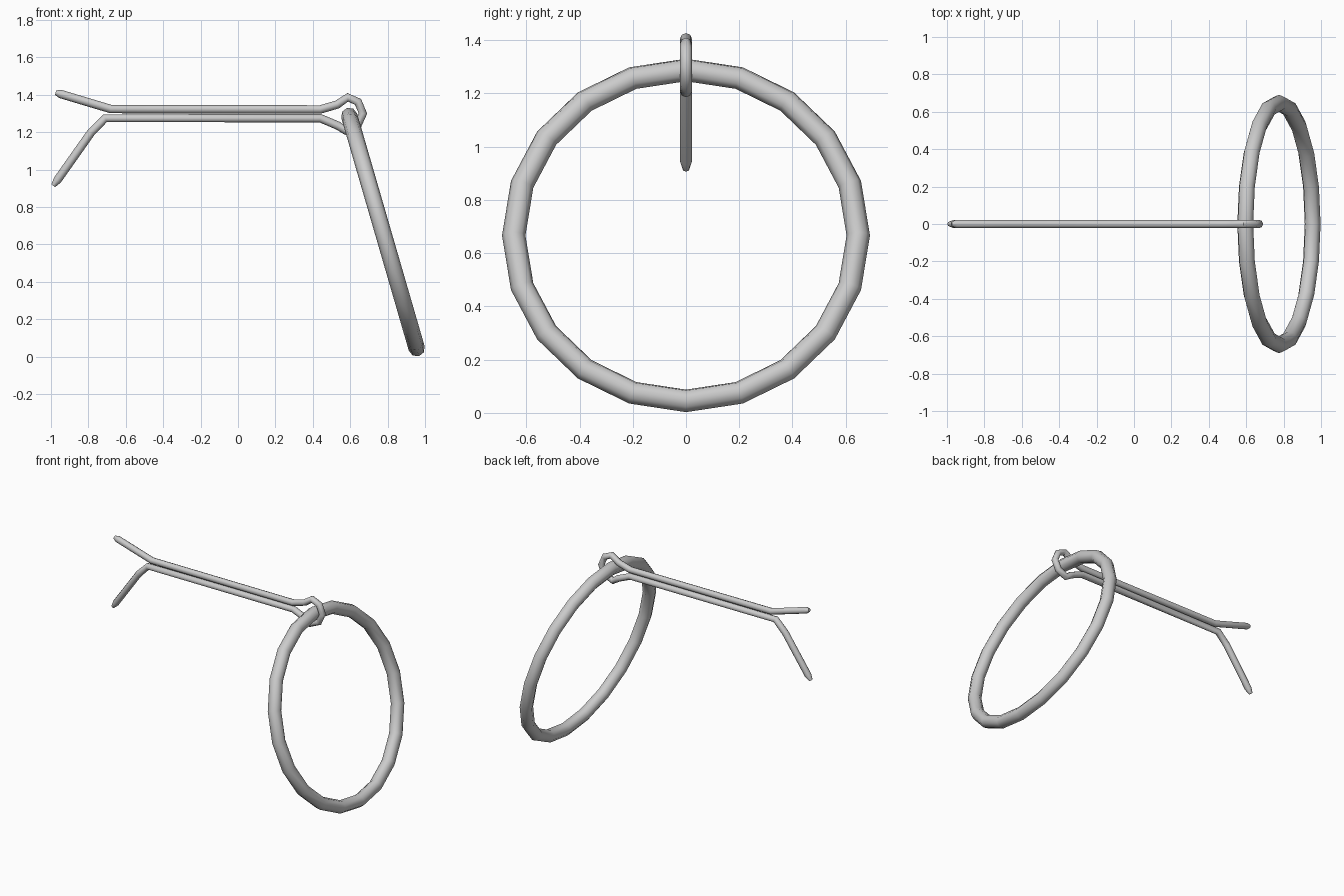
import bpy
import math

if "Cube" in bpy.data.objects:
    bpy.data.objects.remove(bpy.data.objects["Cube"])


def smooth(obj, angle):
    bpy.ops.object.select_all(action='DESELECT')
    obj.select_set(True)
    bpy.context.view_layer.objects.active = obj
    bpy.ops.object.shade_smooth_by_angle(angle=math.radians(angle))


def wire(name, points, radius):
    """Round 8-sided wire in the XZ plane; points are (x, z, radius scale)."""
    curve = bpy.data.curves.new(name, 'CURVE')
    curve.dimensions = '3D'
    curve.bevel_depth = radius
    curve.bevel_resolution = 2
    curve.use_fill_caps = True
    spline = curve.splines.new('POLY')
    spline.points.add(len(points) - 1)
    for p, (x, z, r) in zip(spline.points, points):
        p.co = (x, 0, z, 1)
        p.radius = r
    obj = bpy.data.objects.new(name, curve)
    bpy.context.collection.objects.link(obj)
    bpy.ops.object.select_all(action='DESELECT')
    obj.select_set(True)
    bpy.context.view_layer.objects.active = obj
    bpy.ops.object.convert(target='MESH')
    smooth(bpy.context.object, 50)


# Tilted pull ring hanging from the pin's eye
top, bottom = (0.595, 1.287), (0.955, 0.046)
dx, dz = bottom[0] - top[0], top[1] - bottom[1]
bpy.ops.mesh.primitive_torus_add(
    major_segments=20, minor_segments=8,
    major_radius=math.hypot(dx, dz) / 2 + 0.001, minor_radius=0.044,
    location=((top[0] + bottom[0]) / 2, 0, (top[1] + bottom[1]) / 2),
    rotation=(0, math.atan2(dz, dx), 0))
ring = bpy.context.object
ring.name = "pull_ring"
smooth(ring, 50)

# Split pin: upper leg, eye around the ring, lower leg bent down
upper_leg = [(-0.975, 1.412, 0.55), (-0.95, 1.405, 1), (-0.68, 1.324, 1),
             (0.44, 1.322, 1)]
eye = [(0.53, 1.348, 1), (0.587, 1.387, 1), (0.642, 1.362, 1),
       (0.668, 1.300, 1), (0.640, 1.238, 1), (0.575, 1.208, 1),
       (0.535, 1.235, 1)]
lower_leg = [(0.44, 1.275, 1), (-0.71, 1.275, 1), (-0.785, 1.200, 1),
             (-0.965, 0.945, 1), (-0.988, 0.914, 0.55)]
wire("split_pin", upper_leg + eye + lower_leg, 0.0225)
